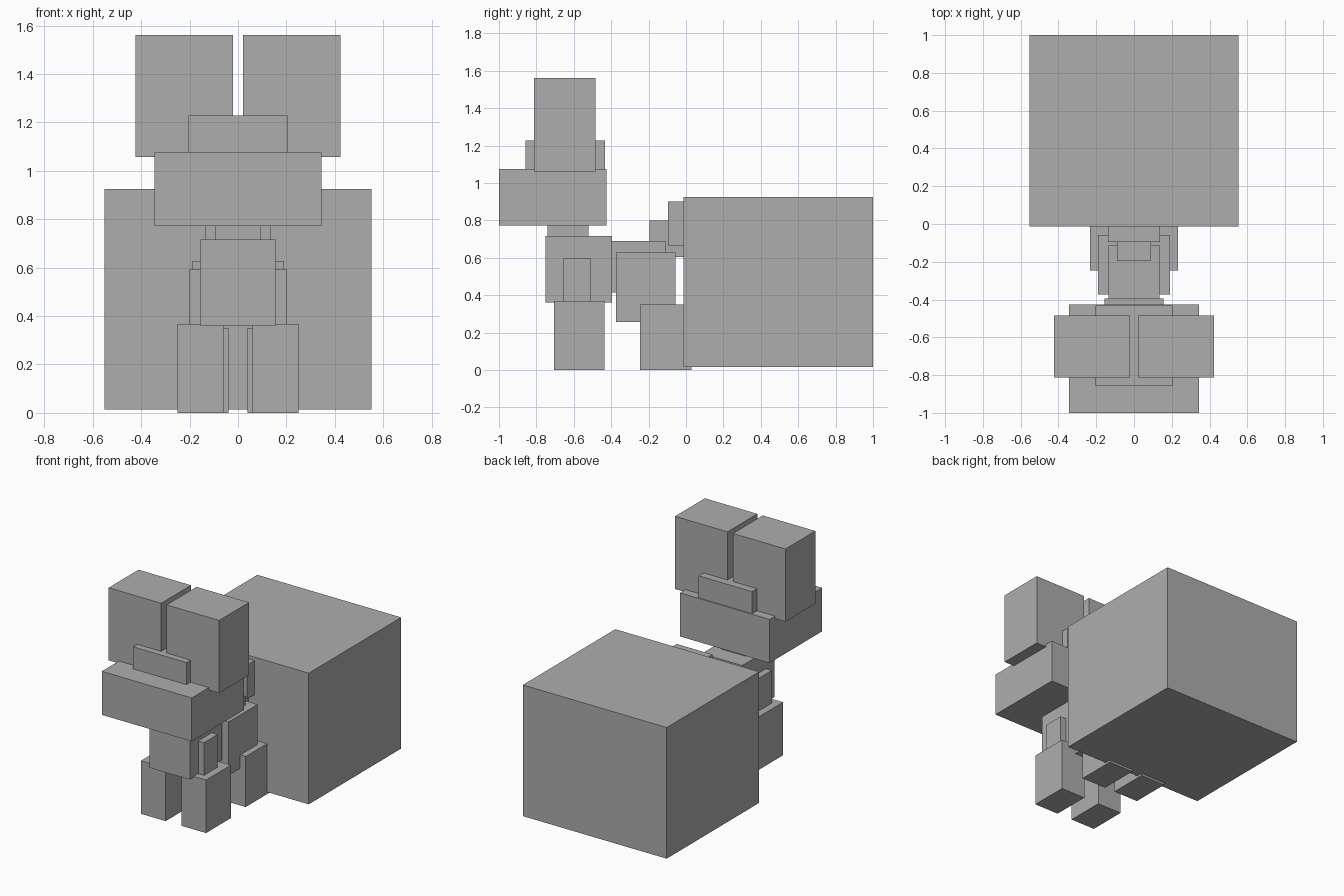
import bpy

if "Cube" in bpy.data.objects:
    bpy.data.objects.remove(bpy.data.objects["Cube"])

grey = bpy.data.materials.new("plain_grey")
grey.diffuse_color = (0.42, 0.42, 0.42, 1.0)
grey.use_nodes = True
grey.node_tree.nodes["Principled BSDF"].inputs["Base Color"].default_value = grey.diffuse_color


def box(name, x, y, z):
    """Axis-aligned box from (min, max) ranges."""
    bpy.ops.mesh.primitive_cube_add(size=1)
    ob = bpy.context.object
    ob.name = name
    ob.location = [(a + b) / 2 for a, b in (x, y, z)]
    ob.scale = [b - a for a, b in (x, y, z)]
    bpy.ops.object.transform_apply(location=True, scale=True)
    ob.data.materials.append(grey)
    return ob


def centred(name, half, y, z):
    box(name, (-half, half), y, z)


def pair(name, x, y, z):
    box(name + "_right", x, y, z)
    box(name + "_left", (-x[1], -x[0]), y, z)


# Abdomen and the stepped waist that joins it to the body
centred("abdomen", 0.552, (-0.013, 1.0), (0.015, 0.925))
centred("waist_rear", 0.137, (-0.095, -0.01), (0.665, 0.902))
centred("waist_front", 0.09, (-0.195, -0.01), (0.605, 0.80))
centred("mid_body", 0.135, (-0.395, -0.11), (0.415, 0.69))

# Chest, neck and head
centred("chest", 0.155, (-0.75, -0.395), (0.362, 0.716))
centred("neck", 0.095, (-0.74, -0.52), (0.71, 0.78))
centred("head", 0.345, (-1.0, -0.425), (0.773, 1.075))
centred("crown", 0.205, (-0.857, -0.432), (1.07, 1.228))
pair("eye", (0.021, 0.424), (-0.812, -0.485), (1.058, 1.562))

# Legs: front pair with shoulders, rear pair with haunches
pair("shoulder", (0.10, 0.20), (-0.657, -0.508), (0.36, 0.595))
pair("front_leg", (0.06, 0.25), (-0.707, -0.435), (0.0, 0.368))
pair("haunch", (0.09, 0.19), (-0.373, -0.057), (0.257, 0.628))
pair("rear_leg", (0.04, 0.232), (-0.247, 0.03), (0.0, 0.35))
